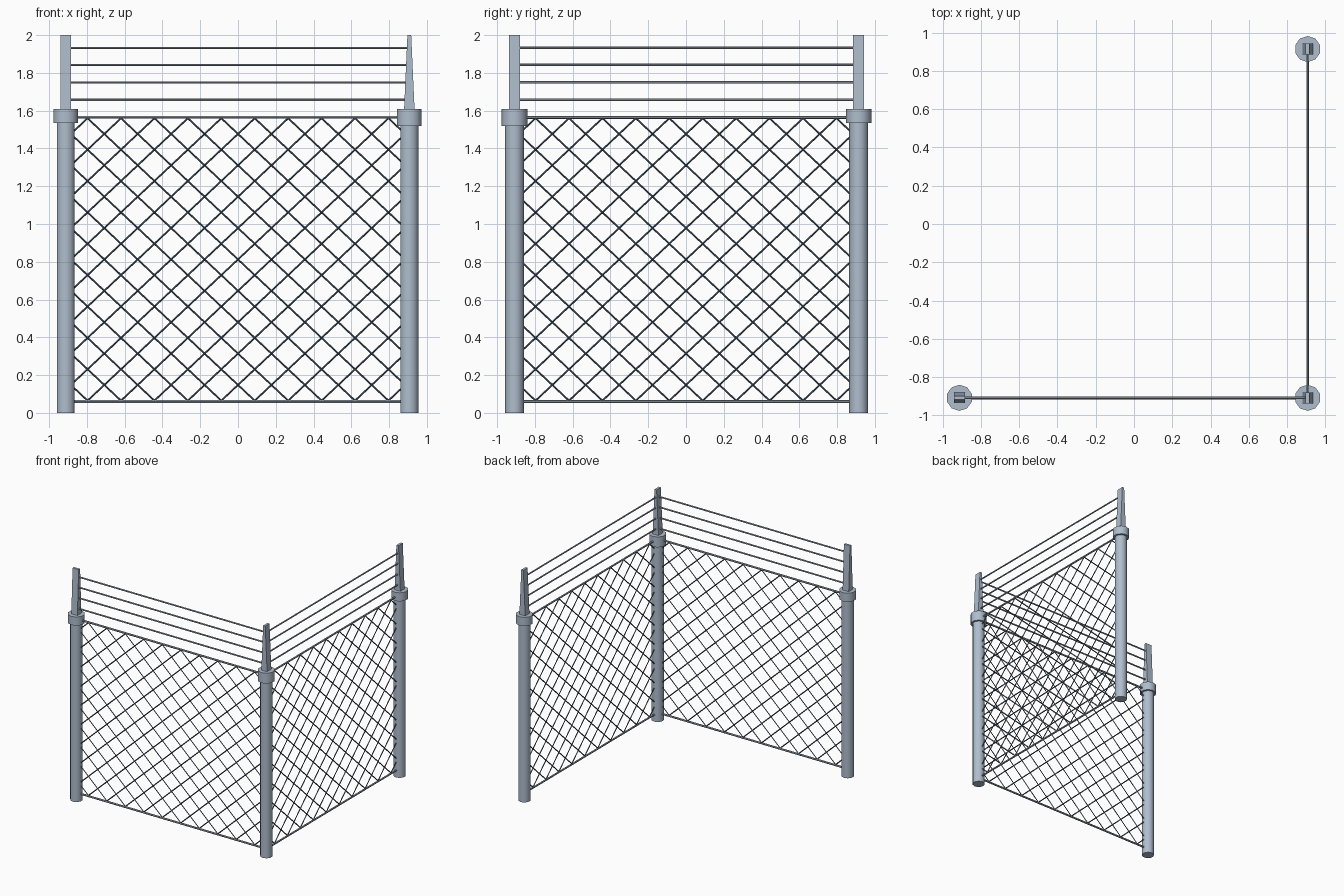
import bpy, bmesh, math
from mathutils import Vector

if "Cube" in bpy.data.objects:
    bpy.data.objects.remove(bpy.data.objects["Cube"])


def material(name, rgb):
    m = bpy.data.materials.new(name)
    m.diffuse_color = (*rgb, 1)
    m.use_nodes = True
    m.node_tree.nodes["Principled BSDF"].inputs["Base Color"].default_value = m.diffuse_color
    return m


STEEL = material("galvanised steel", (0.43, 0.51, 0.61))
RAIL = material("rail grey", (0.33, 0.38, 0.43))
DARK = material("blue grey wire", (0.10, 0.15, 0.21))


def finish(bm, name, mat):
    bmesh.ops.recalc_face_normals(bm, faces=bm.faces)
    for f in bm.faces:
        f.smooth = True
    for e in bm.edges:
        e.smooth = e.calc_face_angle(3.0) < math.radians(40)
    me = bpy.data.meshes.new(name)
    bm.to_mesh(me)
    bm.free()
    me.materials.append(mat)
    ob = bpy.data.objects.new(name, me)
    bpy.context.collection.objects.link(ob)


def rod(bm, a, b, r, sides):
    a, b = Vector(a), Vector(b)
    d = b - a
    res = bmesh.ops.create_cone(bm, cap_ends=True, segments=sides, radius1=r, radius2=r, depth=d.length)
    q = Vector((0, 0, 1)).rotation_difference(d)
    for v in res["verts"]:
        v.co = q @ v.co + (a + b) / 2


X0, X1, Y0, Y1 = -0.912, 0.907, -0.908, 0.914   # post positions


# posts: round tube, collar and tapered blade on top
def post(name, x, y, along_x, collar_z):
    bm = bmesh.new()
    rod(bm, (x, y, 0), (x, y, 1.56), 0.05, 10)
    rod(bm, (x, y, collar_z), (x, y, 1.61), 0.068, 10)
    finish(bm, name + "_post", STEEL)
    bm = bmesh.new()
    for v in bmesh.ops.create_cube(bm, size=1)["verts"]:
        top = v.co.z > 0
        wide, thin = v.co.x * 0.058, v.co.y * (0.02 if top else 0.056)
        v.co = (x + (wide if along_x else thin), y + (thin if along_x else wide), 2.0 if top else 1.6)
    finish(bm, name + "_blade", STEEL)


post("left", X0, Y0, True, 1.535)
post("corner", X1, Y0, False, 1.52)
post("rear", X1, Y1, False, 1.535)


# panels: rails, straight top wires and diamond mesh
def panel(name, place, start, end):
    bm = bmesh.new()
    for z in (0.06, 1.565):
        rod(bm, place(start, z), place(end, z), 0.008, 6)
    for z in (1.658, 1.75, 1.842, 1.932):
        rod(bm, place(start, z), place(end, z), 0.0065, 6)
    finish(bm, name + "_rails", RAIL)

    bm = bmesh.new()
    lo, hi, edge, step = 0.065, 1.56, 0.872, 0.177
    run = 9 * step                       # sideways travel from top to bottom
    slope = (hi - lo) / run
    for k in range(-20, 20):
        x0 = (k + 0.5) * step
        for s in (-1, 1):
            ta = max(0, min((-edge - x0) * s, (edge - x0) * s))
            tb = min(run, max((-edge - x0) * s, (edge - x0) * s))
            if tb - ta > 0.01:
                rod(bm, place(x0 + s * ta, hi - slope * ta), place(x0 + s * tb, hi - slope * tb), 0.0048, 4)
    finish(bm, name + "_mesh", DARK)


panel("front", lambda t, z: (t, Y0, z), X0, X1)
panel("side", lambda t, z: (X1, t, z), Y0, Y1)
